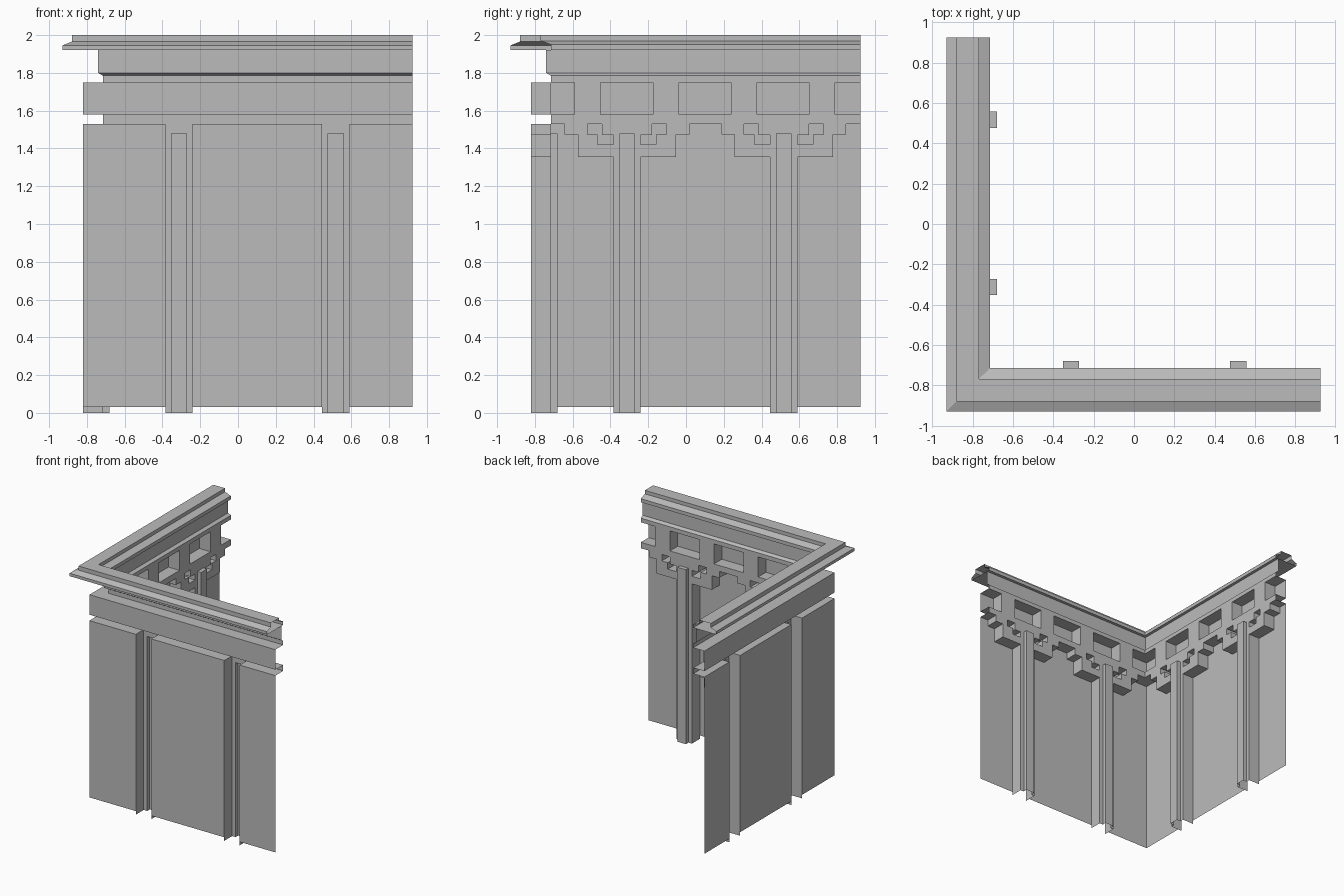
import bpy, bmesh

cube = bpy.data.objects.get("Cube")
if cube:
    bpy.data.objects.remove(cube, do_unlink=True)

stone = bpy.data.materials.new("grey stone")
stone.use_nodes = True
grey = (0.5, 0.5, 0.5, 1)
stone.diffuse_color = grey
stone.node_tree.nodes["Principled BSDF"].inputs["Base Color"].default_value = grey

END = 0.925        # free end of both wings
OUT = -0.82        # outer wall plane
INN = -0.715       # inner decorated plane
TIP = -0.68        # face of the pilaster rib
LEDGE = 1.53       # top of the wall panels
PILASTERS = (-0.3125, 0.5175)
HALF, RIB = 0.0725, 0.04


def finish(name, bm):
    bmesh.ops.remove_doubles(bm, verts=bm.verts, dist=0.0005)
    mesh = bpy.data.meshes.new(name)
    bm.to_mesh(mesh)
    bm.free()
    mesh.materials.append(stone)
    bpy.context.collection.objects.link(bpy.data.objects.new(name, mesh))


def face(bm, pts):
    bm.faces.new([bm.verts.new(p) for p in pts])


def sweep(name, profile, closed=False):
    """Run a (depth, height) profile round the mitred corner."""
    bm = bmesh.new()
    pairs = list(zip(profile, profile[1:] + profile[:1]))
    for (d0, z0), (d1, z1) in pairs if closed else pairs[:-1]:
        face(bm, [(END, d0, z0), (d0, d0, z0), (d1, d1, z1), (END, d1, z1)])
        face(bm, [(d0, d0, z0), (d0, END, z0), (d1, END, z1), (d1, d1, z1)])
    finish(name, bm)


def both_wings(name, polys):
    """Polygons in (along, depth, height) for the front wing, mirrored to the side."""
    for wing in ("front", "side"):
        bm = bmesh.new()
        for pts in polys:
            face(bm, pts if wing == "front" else [(d, u, z) for u, d, z in reversed(pts)])
        finish(f"{wing}_{name}", bm)


def prism(outline, back=OUT, front=INN):
    """Open-backed block raised from an (along, height) outline."""
    polys = [[(u, front, z) for u, z in outline]]
    for (u0, z0), (u1, z1) in zip(outline, outline[1:] + outline[:1]):
        polys.append([(u0, back, z0), (u1, back, z1), (u1, front, z1), (u0, front, z0)])
    return polys


def rect(u0, u1, z0, z1):
    return [(u0, z0), (u1, z0), (u1, z1), (u0, z1)]


def plate(u0, u1, d, z0, z1):
    return [(u, d, z) for u, z in rect(u0, u1, z0, z1)]


def side(u, d0, d1, z0, z1):
    return [(u, d0, z0), (u, d1, z0), (u, d1, z1), (u, d0, z1)]


# Cornice, frieze and neck running round the corner
sweep("cornice", [(-0.93, 1.92), (-0.93, 1.945), (-0.88, 1.965), (-0.88, 2),
                  (-0.77, 2), (-0.77, 1.97), (INN, 1.95), (INN, 1.92)], closed=True)
sweep("frieze", [(-0.74, 1.92), (-0.74, 1.8), (INN, 1.785), (INN, 1.75)])
sweep("block_band", [(INN, 1.75), (OUT, 1.75), (OUT, 1.58), (INN, 1.58)])
sweep("neck", [(INN, 1.58), (INN, LEDGE)])

# Blocks set in the band
blocks = []
for i in range(4):
    u = -0.59 + i * 0.414
    blocks += prism(rect(u, u + 0.138, 1.58, 1.75))
both_wings("band_blocks", blocks)

# Wall panels with their top ledges, broken by the pilasters
panels = []
a, b = PILASTERS
for u0, u1 in ((OUT, a - HALF), (a + HALF, b - HALF), (b + HALF, END)):
    panels.append(plate(u0, u1, OUT, 0.03, LEDGE))
    inner = INN if u0 == OUT else u0
    panels.append([(u0, OUT, LEDGE), (u1, OUT, LEDGE), (u1, INN, LEDGE), (inner, INN, LEDGE)])
both_wings("wall_panels", panels)

# Hollow pilasters with a narrow rib
shafts = []
for c in PILASTERS:
    for s in (-1, 1):
        shafts.append(side(c + s * HALF, OUT, INN, 0, LEDGE))
        shafts.append(plate(c + s * HALF, c + s * RIB, INN, 0, LEDGE))
        shafts.append(side(c + s * RIB, INN, TIP, 0, 1.48))
    shafts.append(plate(c - RIB, c + RIB, INN, 1.48, LEDGE))
    shafts.append(plate(c - RIB, c + RIB, TIP, 0, 1.48))
    shafts.append([(c - RIB, INN, 1.48), (c + RIB, INN, 1.48),
                   (c + RIB, TIP, 1.48), (c - RIB, TIP, 1.48)])
both_wings("pilasters", shafts)

# Stepped brackets with a stepped slot either side of each pilaster
step = [(0.33, LEDGE), (0.33, 1.475), (0.26, 1.475), (0.26, 1.355), (HALF, 1.355),
        (HALF, 1.42), (0.155, 1.42), (0.155, 1.475), (0.21, 1.475), (0.21, LEDGE)]
brackets = []
for c in PILASTERS:
    for s in (-1, 1):
        for outline in (step, rect(HALF, 0.1325, 1.47, LEDGE)):
            brackets += prism([(c + s * u, z) for u, z in outline])
both_wings("brackets", brackets)
